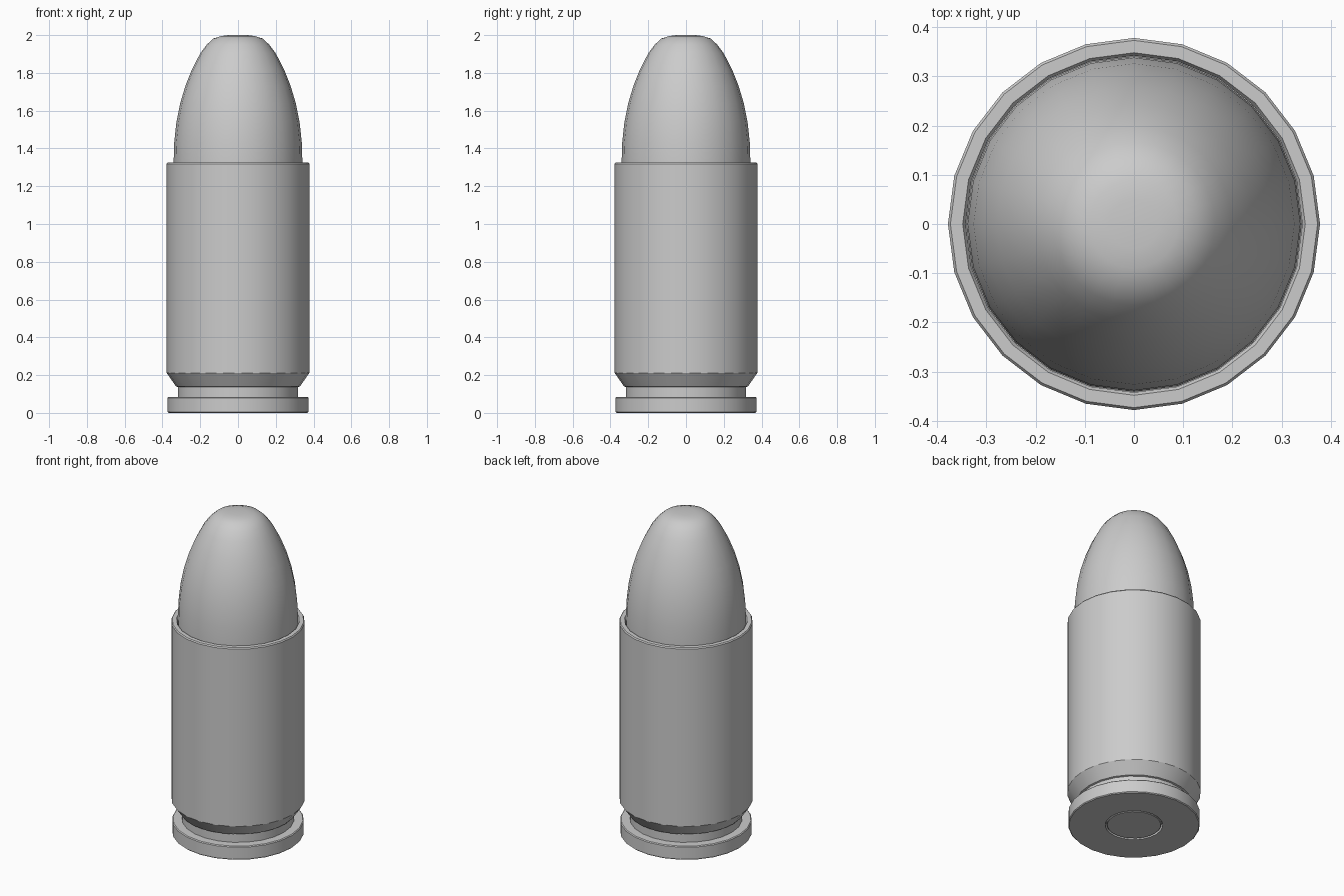
import bpy, bmesh, math

if "Cube" in bpy.data.objects:
    bpy.data.objects.remove(bpy.data.objects["Cube"])

SIDES = 24


def lathe(name, profile, angle=30):
    """Revolve (radius, z) points around z; radius 0 makes a pole."""
    bm = bmesh.new()
    rings = []
    for r, z in profile:
        if r == 0:
            rings.append([bm.verts.new((0, 0, z))] * SIDES)
        else:
            rings.append([bm.verts.new((r * math.cos(2 * math.pi * i / SIDES),
                                        r * math.sin(2 * math.pi * i / SIDES), z))
                          for i in range(SIDES)])
    for a, b in zip(rings, rings[1:]):
        for i in range(SIDES):
            j = (i + 1) % SIDES
            bm.faces.new(list(dict.fromkeys((a[i], a[j], b[j], b[i]))))
    bmesh.ops.recalc_face_normals(bm, faces=bm.faces)
    mesh = bpy.data.meshes.new(name)
    bm.to_mesh(mesh)
    bm.free()
    obj = bpy.data.objects.new(name, mesh)
    bpy.context.collection.objects.link(obj)
    bpy.ops.object.select_all(action='DESELECT')
    obj.select_set(True)
    bpy.context.view_layer.objects.active = obj
    bpy.ops.object.shade_smooth_by_angle(angle=math.radians(angle))
    return obj


# Case: primer pocket, rim, extractor groove, tapered shoulder, wall and mouth
lathe("case", [
    (0, 0.03), (0.163, 0.03), (0.163, 0), (0.368, 0), (0.373, 0.005),
    (0.373, 0.08), (0.368, 0.085), (0.318, 0.085), (0.318, 0.137),
    (0.328, 0.14), (0.378, 0.212), (0.378, 1.318), (0.373, 1.325),
    (0.348, 1.325), (0.342, 1.315), (0.342, 0.9), (0, 0.9)])

# Primer disc set in the base
lathe("primer", [(0, 0.001), (0.151, 0.001), (0.155, 0.005), (0.155, 0.03), (0, 0.03)])

# Rounded nose projectile seated in the mouth
lathe("projectile", [
    (0, 0.95), (0.341, 0.95), (0.341, 1.32), (0.338, 1.43), (0.326, 1.54),
    (0.306, 1.64), (0.279, 1.73), (0.243, 1.82), (0.199, 1.905),
    (0.165, 1.95), (0.13, 1.982), (0.09, 1.995), (0.05, 2.0), (0, 2.0)])
